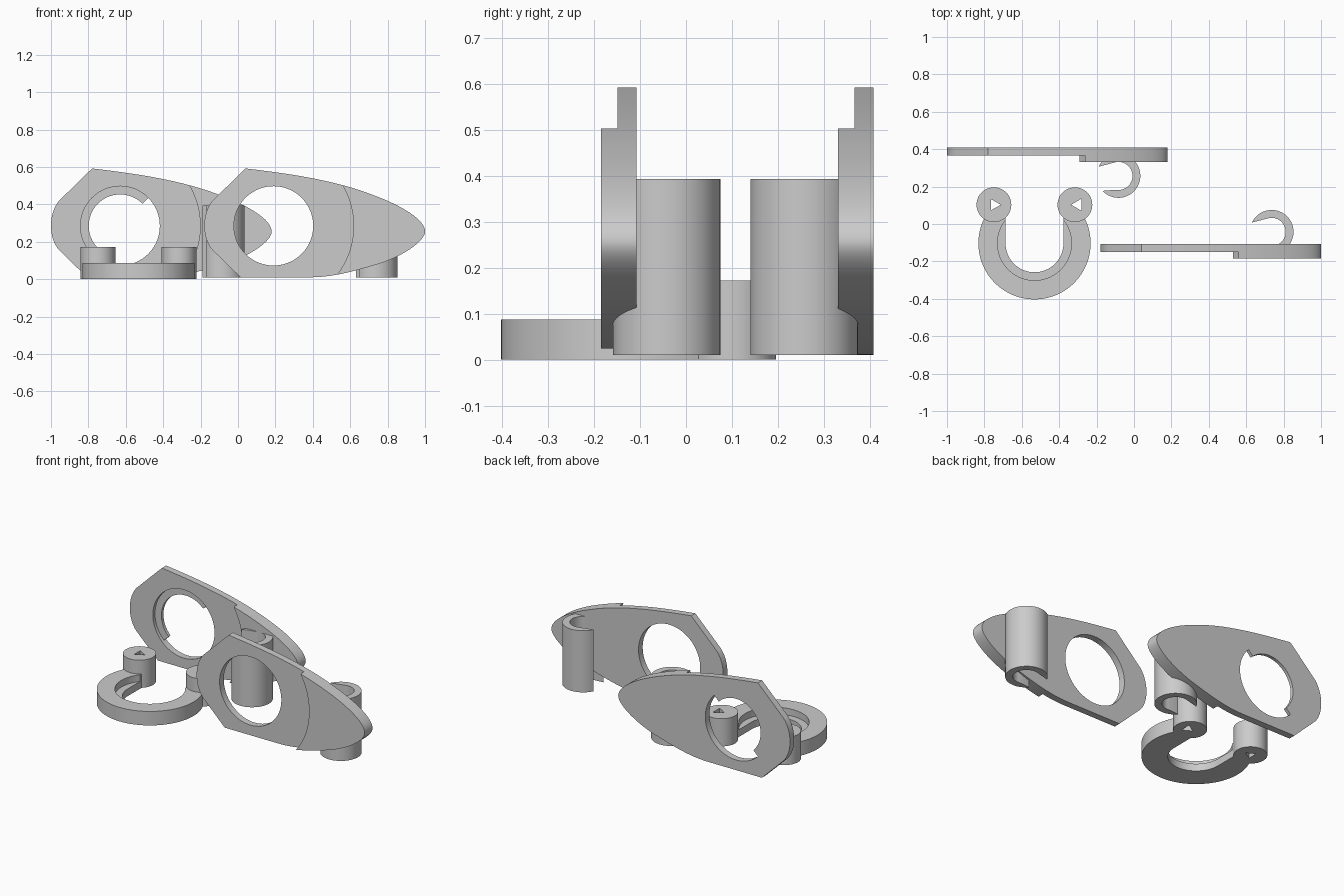
import bpy, bmesh, math
from mathutils import Vector
from mathutils.geometry import interpolate_bezier

cube = bpy.data.objects.get("Cube")
if cube:
    bpy.data.objects.remove(cube, do_unlink=True)

grey = bpy.data.materials.new("light_grey")
grey.use_nodes = True
grey.diffuse_color = (0.6, 0.6, 0.6, 1)
grey.node_tree.nodes["Principled BSDF"].inputs["Base Color"].default_value = (0.6, 0.6, 0.6, 1)


def arc(cx, cy, r, start, end, steps=48):
    angles = [math.radians(start + (end - start) * i / steps) for i in range(steps + 1)]
    return [(cx + r * math.cos(a), cy + r * math.sin(a)) for a in angles]


def circle(cx, cy, r, steps=72):
    return arc(cx, cy, r, 0, 360, steps)[:-1]


def curve(a, b, c, d, steps=16):
    pts = interpolate_bezier(*[Vector((*p, 0)) for p in (a, b, c, d)], steps + 1)
    return [(p.x, p.y) for p in pts[:-1]]


def prism(name, outline, axis, low, high):
    """Extrude an outline along z, or along y with the outline in x and z."""
    bm = bmesh.new()
    place = (lambda p: (p[0], p[1], low)) if axis == "z" else (lambda p: (p[0], low, p[1]))
    face = bm.faces.new([bm.verts.new(place(p)) for p in outline])
    grown = bmesh.ops.extrude_face_region(bm, geom=[face])
    shift = Vector((0, 0, high - low)) if axis == "z" else Vector((0, high - low, 0))
    bmesh.ops.translate(bm, vec=shift, verts=[v for v in grown["geom"] if isinstance(v, bmesh.types.BMVert)])
    bmesh.ops.recalc_face_normals(bm, faces=bm.faces)
    mesh = bpy.data.meshes.new(name)
    bm.to_mesh(mesh)
    bm.free()
    mesh.materials.append(grey)
    obj = bpy.data.objects.new(name, mesh)
    bpy.context.collection.objects.link(obj)
    return obj


def cut(obj, cutter):
    cutter.hide_render = True
    mod = obj.modifiers.new("cut", "BOOLEAN")
    mod.operation, mod.solver, mod.object = "DIFFERENCE", "EXACT", cutter
    bpy.context.view_layer.update()
    result = bpy.data.meshes.new_from_object(obj.evaluated_get(bpy.context.evaluated_depsgraph_get()))
    obj.modifiers.clear()
    obj.data = result
    bpy.data.objects.remove(cutter, do_unlink=True)


def side_plate(name, dx, dy):
    """Pointed plate: thick at the tip, thin around a round hole."""
    outline = curve((0.04, 0.592), (0.27, 0.565), (0.52, 0.53), (0.73, 0.447))
    outline += curve((0.73, 0.447), (0.87, 0.395), (1, 0.32), (1, 0.255))
    outline += curve((1, 0.255), (1, 0.2), (0.87, 0.115), (0.73, 0.075))
    outline += curve((0.73, 0.075), (0.6, 0.037), (0.5, 0.01), (0.38, 0.01))
    outline += [(0.38, 0.01), (0.013, 0.01)]
    outline += curve((-0.136, 0.155), (-0.195, 0.22), (-0.195, 0.35), (-0.136, 0.42))
    outline += [(-0.136, 0.42)]
    plate = prism(name, [(x + dx, z) for x, z in outline], "y", dy - 0.185, dy - 0.108)
    hx, hz = 0.19 + dx, 0.285
    cut(plate, prism("recess_cutter", circle(hx, hz, 0.428, 128), "y", dy - 0.3, dy - 0.149))
    cut(plate, prism("hole_cutter", circle(hx, hz, 0.212), "y", dy - 0.3, dy))
    return plate


def hook(name, cx, cy):
    """Tall C-shaped sleeve with tapered lips, open towards -x."""
    outline = arc(cx, cy, 0.117, -137, 155) + arc(cx, cy, 0.075, 100, -100)
    return prism(name, outline, "z", 0.01, 0.393)


parts = [side_plate("front_plate", 0, 0), side_plate("back_plate", -0.82, 0.516),
         hook("front_hook", 0.736, -0.042), hook("back_hook", -0.083, 0.257)]

# Half-ring ledge inside the hole of the back plate
hx, hz = -0.63, 0.285
parts.append(prism("hole_ledge", arc(hx, hz, 0.214, 45, 225) + arc(hx, hz, 0.168, 225, 45),
                   "y", 0.388, 0.408))

# U-shaped clip with a round counterbore
cx, cy, slot = -0.532, -0.103, 0.155
lip = math.degrees(math.asin(slot / 0.3))
u_outline = arc(cx, cy, 0.3, 180 - lip, 360 + lip, 80)
u_outline += [(cx + slot, cy + slot)] + arc(cx, cy, slot, 0, -180) + [(cx - slot, cy + slot)]
clip = prism("clip_ring", u_outline, "z", 0.0, 0.087)
cut(clip, prism("counterbore_cutter", circle(cx, cy, 0.198), "z", 0.045, 0.2))
parts.append(clip)

# Posts on the clip ends, each with a triangular through hole
for name, px, tri in (("right_post", -0.749, [(-0.016, 0.03), (-0.016, -0.03), (0.037, 0)]),
                      ("left_post", -0.316, [(-0.02, 0), (0.036, -0.033), (0.036, 0.033)])):
    post = prism(name, circle(px, 0.103, 0.093, 48), "z", 0.0, 0.172)
    cut(post, prism("triangle_cutter", [(px + x, 0.103 + y) for x, y in tri], "z", -0.1, 0.3))
    parts.append(post)

# Smooth the curved walls, keep edges sharp
bpy.ops.object.select_all(action="DESELECT")
for obj in parts:
    obj.select_set(True)
bpy.context.view_layer.objects.active = parts[0]
bpy.ops.object.shade_smooth_by_angle(angle=math.radians(30))
